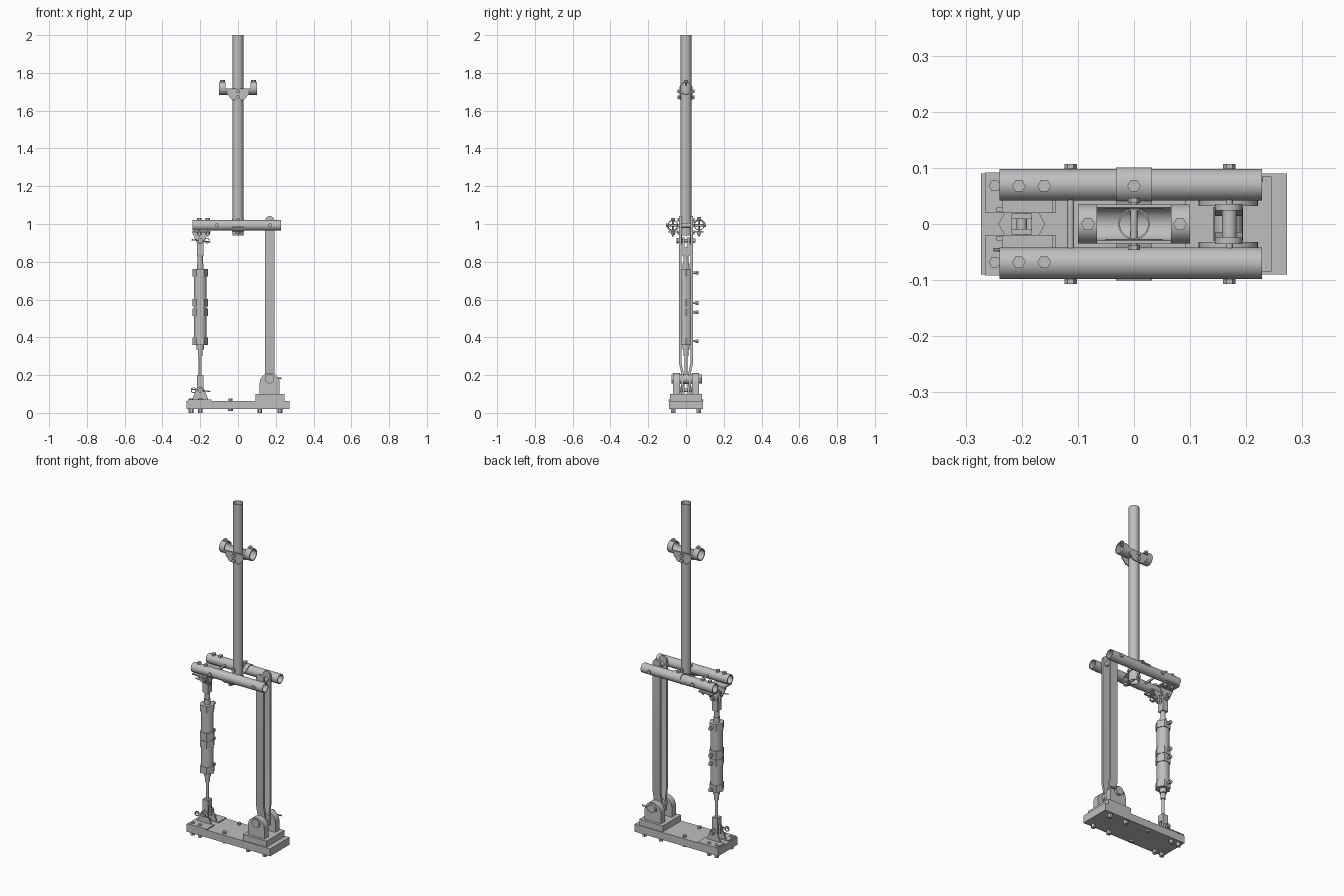
import bpy, bmesh, math
from mathutils import Vector

if "Cube" in bpy.data.objects:
    bpy.data.objects.remove(bpy.data.objects["Cube"])

steel = bpy.data.materials.new("grey steel")
steel.diffuse_color = (0.52, 0.52, 0.52, 1)
steel.use_nodes = True
steel.node_tree.nodes["Principled BSDF"].inputs["Base Color"].default_value = steel.diffuse_color


def finish(name, bm):
    bmesh.ops.recalc_face_normals(bm, faces=bm.faces[:])
    me = bpy.data.meshes.new(name)
    bm.to_mesh(me)
    bm.free()
    me.materials.append(steel)
    ob = bpy.data.objects.new(name, me)
    bpy.context.collection.objects.link(ob)
    bpy.ops.object.select_all(action='DESELECT')
    ob.select_set(True)
    bpy.context.view_layer.objects.active = ob
    bpy.ops.object.shade_smooth_by_angle(angle=math.radians(35))
    return ob


def prism(name, pts, axis, lo, hi):
    """Extrude a 2D outline along an axis (0: yz, 1: xz, 2: xy outline)."""
    bm = bmesh.new()

    def at(p, t):
        v = list(p)
        v.insert(axis, t)
        return v
    face = bm.faces.new([bm.verts.new(at(p, lo)) for p in pts])
    ext = bmesh.ops.extrude_face_region(bm, geom=[face])
    d = [0, 0, 0]
    d[axis] = hi - lo
    bmesh.ops.translate(bm, vec=d, verts=[v for v in ext['geom'] if isinstance(v, bmesh.types.BMVert)])
    return finish(name, bm)


def box(name, x0, x1, y0, y1, z0, z1):
    return prism(name, [(x0, y0), (x1, y0), (x1, y1), (x0, y1)], 2, z0, z1)


def rod(name, p0, p1, r, n=24, inner=0):
    """Solid or hollow bar between two points."""
    p0, p1 = Vector(p0), Vector(p1)
    q = (p1 - p0).to_track_quat('Z', 'Y')
    bm = bmesh.new()

    def ring(p, rad):
        return [bm.verts.new(p + q @ Vector((rad * math.cos(a), rad * math.sin(a), 0)))
                for a in (2 * math.pi * i / n for i in range(n))]
    rings = [ring(p0, r), ring(p1, r)]
    if inner:
        rings += [ring(p1, inner), ring(p0, inner)]
    else:
        bm.faces.new(rings[0])
        bm.faces.new(rings[1])
    for k in range(len(rings) if inner else 1):
        a, b = rings[k], rings[(k + 1) % len(rings)]
        for i in range(n):
            j = (i + 1) % n
            bm.faces.new((a[i], a[j], b[j], b[i]))
    return finish(name, bm)


def arc(cx, cy, r, a0, a1, n=16):
    return [(cx + r * math.cos(math.radians(a0 + (a1 - a0) * i / n)),
             cy + r * math.sin(math.radians(a0 + (a1 - a0) * i / n))) for i in range(n + 1)]


def bolt_y(name, x, z, half, r=0.006, head=0.011):
    """Through bolt along y with a hex head and a nut."""
    rod(name, (x, -half, z), (x, half, z), r, 12)
    for s in (-1, 1):
        rod(name + "_head", (x, s * (half - 0.009), z), (x, s * half, z), head, 6)


# Base plate with bolts
box("base_plate", -0.273, 0.273, -0.09, 0.09, 0.02, 0.064)
for x in (-0.248, -0.2, -0.04, 0.115, 0.222):
    for y in (-0.068, 0.068):
        low = 0.01 if x == -0.04 else 0
        rod("base_bolt_head", (x, y, low), (x, y, 0.02), 0.013, 6)
        if x < 0.1:
            rod("base_bolt_nut", (x, y, 0.064), (x, y, 0.076), 0.011, 6)

# Pivot block at the column foot
box("pivot_pad", 0.092, 0.245, -0.085, 0.085, 0.064, 0.1)
lug = [(0.115, 0.1), (0.221, 0.1)] + arc(0.168, 0.158, 0.053, 0, 180)
for s in (-1, 1):
    prism("pivot_lug", lug, 1, s * 0.032, s * 0.07)
rod("pivot_pin", (0.168, -0.078, 0.18), (0.168, 0.085, 0.18), 0.024)
rod("pivot_cotter", (0.135, 0.08, 0.176), (0.23, 0.08, 0.184), 0.004, 8)

# Column: two flat bars joggled inward at the foot
bar = [(0.014, 0.14), (0.026, 0.14), (0.026, 0.215), (0.036, 0.26), (0.036, 1.0),
       (0.024, 1.0), (0.024, 0.265), (0.014, 0.22)]
cap = [(0.144, 0.99), (0.193, 0.99)] + arc(0.1685, 1.018, 0.0245, 0, 180, 8)
for s in (-1, 1):
    prism("column_bar", [(s * y, z) for y, z in bar], 0, 0.144, 0.193)
    prism("column_bar_top", cap, 1, s * 0.024, s * 0.036)
rod("column_foot_eye", (0.168, -0.03, 0.18), (0.168, 0.03, 0.18), 0.026)
rod("column_spacer", (0.17, -0.024, 0.993), (0.17, 0.024, 0.993), 0.013)

# Twin beam tubes with cross bolts
for s in (-1, 1):
    rod("beam_tube", (-0.24, s * 0.07, 0.993), (0.228, s * 0.07, 0.993), 0.028, 32, 0.023)
    for x in (-0.205, -0.16):
        rod("bracket_bolt", (x, s * 0.068, 0.935), (x, s * 0.068, 1.02), 0.005, 12)
        rod("bracket_bolt_head", (x, s * 0.068, 1.018), (x, s * 0.068, 1.031), 0.012, 6)
        rod("bracket_bolt_nut", (x, s * 0.068, 0.943), (x, s * 0.068, 0.956), 0.011, 6)
for x in (-0.113, 0.17):
    bolt_y("beam_bolt", x, 0.993, 0.107)

# Mast
rod("mast", (0, 0, 0.94), (0, 0, 2.0), 0.028, 32, 0.025)

# Strap gripping the beam tubes around the mast foot
outer = arc(0.07, 0.993, 0.033, 20, 150) + arc(-0.07, 0.993, 0.028, 330, 200)
inner = arc(-0.07, 0.993, 0.033, 200, 330) + arc(0.07, 0.993, 0.028, 150, 20)
prism("beam_strap", outer + inner, 0, -0.032, 0.032)
rod("strap_bolt_head", (0, 0.068, 1.024), (0, 0.068, 1.038), 0.012, 6)
rod("strap_bolt_nut", (0, -0.068, 0.948), (0, -0.068, 0.962), 0.012, 6)
bolt_y("mast_foot_bolt", 0, 1.022, 0.046)
bolt_y("mast_low_bolt", 0, 0.955, 0.046)

# Cross clamp high on the mast: open trough with a closed ring at each end
zc = 1.718
trough = arc(0, zc, 0.035, 180, 360) + arc(0, zc, 0.029, 360, 180)
prism("clamp_trough", trough, 0, -0.1, 0.1)
for s in (-1, 1):
    rod("clamp_ring", (s * 0.066, 0, zc), (s * 0.1, 0, zc), 0.035, 32, 0.029)
    rod("clamp_ring_bolt", (s * 0.082, 0, zc + 0.015), (s * 0.082, 0, zc + 0.036), 0.005, 10)
    rod("clamp_ring_head", (s * 0.082, 0, zc + 0.034), (s * 0.082, 0, zc + 0.045), 0.012, 6)
    gusset = [(-0.032, 1.657), (0.032, 1.657), (0.06, 1.69), (0.05, 1.712), (-0.05, 1.712), (-0.06, 1.69)]
    prism("clamp_cheek", gusset, 1, s * 0.028, s * 0.034)
for z in (1.672, 1.702):
    bolt_y("clamp_bolt", 0, z, 0.046)

# Brackets and clevises at both ends of the strut
X = -0.2
for y0, y1 in ((0.02, 0.092), (-0.092, -0.02)):
    box("upper_bracket", -0.235, -0.145, y0, y1, 0.956, 0.964)
    box("lower_bracket", -0.265, -0.14, y0, y1, 0.064, 0.07)
for zp, z_plate, z_fork0, z_fork1 in ((0.912, 0.96, 0.83, 0.875), (0.12, 0.066, 0.16, 0.2)):
    d = 1 if z_plate > zp else -1
    ear = [(X - d * 0.045, z_plate), (X - d * 0.018, zp - d * 0.012), (X, zp - d * 0.02),
           (X + d * 0.018, zp - d * 0.012), (X + d * 0.045, z_plate)]
    for s in (-1, 1):
        prism("bracket_ear", ear, 1, s * 0.021, s * 0.029)
        box("clevis_arm", X - 0.018, X + 0.018, s * 0.009, s * 0.019,
            min(z_fork0, zp - 0.02), max(z_fork1, zp + 0.02))
        rod("pin_head", (X, s * 0.038, zp), (X, s * 0.046, zp), 0.013, 16)
    box("clevis_body", X - 0.018, X + 0.018, -0.018, 0.018, z_fork0, z_fork1)
    rod("clevis_pin", (X, -0.05, zp), (X, 0.05, zp), 0.009, 16)
    rod("cotter_pin", (X - 0.045, -0.046, zp + 0.005), (X + 0.055, -0.046, zp - 0.007), 0.003, 8)
    rod("cotter_loop", (X + d * 0.035, -0.049, zp), (X + d * 0.035, -0.043, zp), 0.015, 20, 0.011)

# Strut: cylinder body, hex collars, rods and side ports
rod("strut_body", (X, 0, 0.37), (X, 0, 0.75), 0.034, 32)
for z0, z1 in ((0.36, 0.4), (0.513, 0.553), (0.562, 0.602), (0.722, 0.762)):
    rod("strut_collar", (X, 0, z0), (X, 0, z1), 0.042, 6).rotation_euler = (0, 0, 0)
    zm = (z0 + z1) / 2
    rod("port_stem", (X, 0.03, zm), (X, 0.058, zm), 0.006, 12)
    rod("port_cap", (X, 0.05, zm), (X, 0.065, zm), 0.011, 6)
for z0, z1, r in ((0.76, 0.79, 0.018), (0.79, 0.835, 0.014), (0.335, 0.365, 0.019),
                  (0.3, 0.335, 0.013), (0.195, 0.3, 0.008)):
    rod("strut_rod", (X, 0, z0), (X, 0, z1), r)
